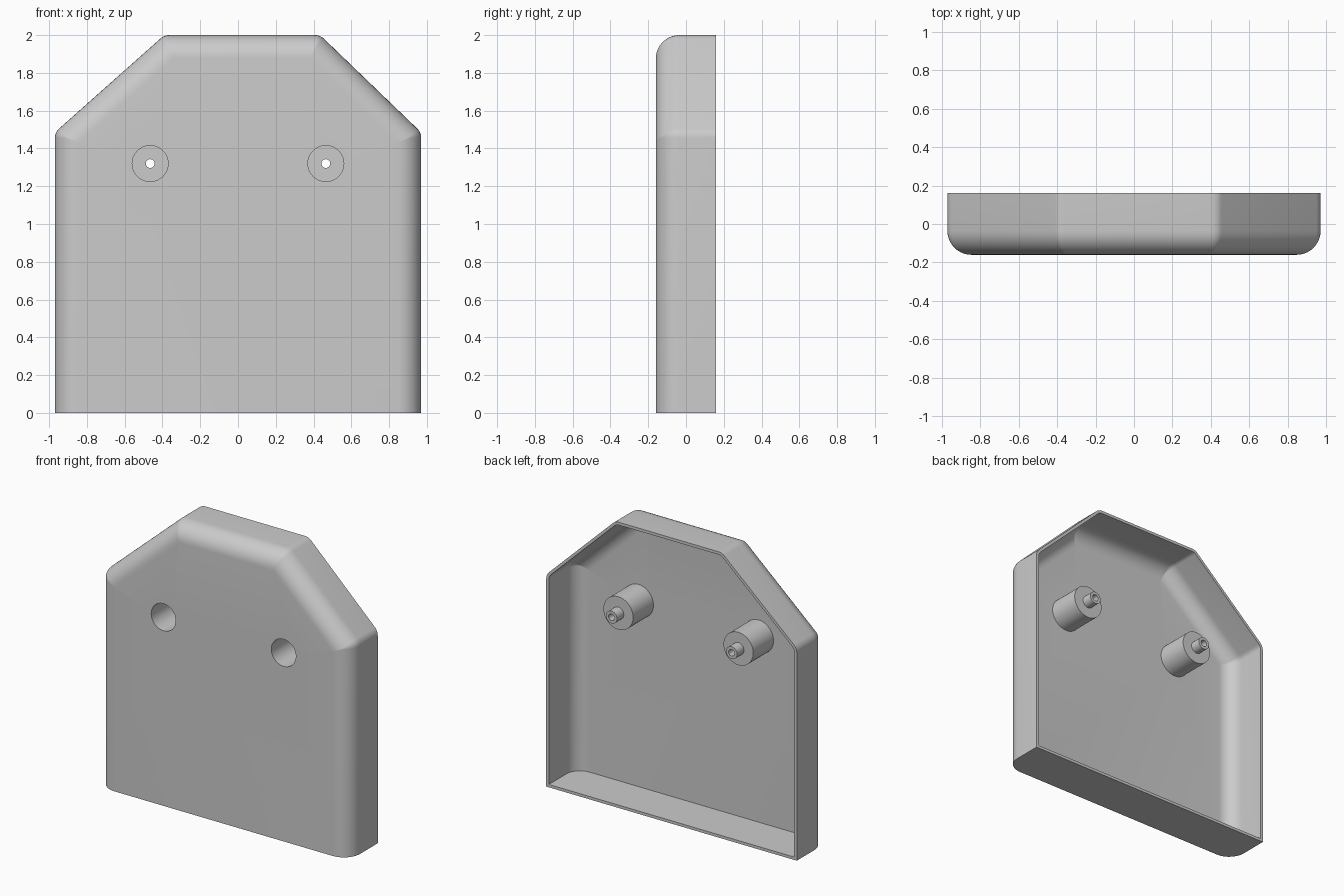
import bpy, bmesh, math
from mathutils import Vector

if "Cube" in bpy.data.objects:
    bpy.data.objects.remove(bpy.data.objects["Cube"])

# outline seen from the front (x, z), counter-clockwise from bottom left
OUTLINE = [Vector(p) for p in ((-0.97, 0), (0.97, 0), (0.97, 1.485),
                               (0.435, 2.0), (-0.39, 2.0), (-0.97, 1.485))]
FRONT, BACK, WALL = -0.16, 0.16, 0.02
FILLET, CORNER = 0.125, 0.07
BOSSES = ((-0.465, 1.32), (0.465, 1.32))


def inward(i):
    e = (OUTLINE[(i + 1) % 6] - OUTLINE[i]).normalized()
    return Vector((-e.y, e.x))


def offset_corner(i, d_prev, d_next):
    n1, n2 = inward((i - 1) % 6), inward(i)
    det = n1.x * n2.y - n1.y * n2.x
    return OUTLINE[i] + Vector((d_prev * n2.y - d_next * n1.y,
                                d_next * n1.x - d_prev * n2.x)) / det


def outline(d, bottom, segs=6):
    """Outline inset by d (bottom edge by its own amount), upper corners rounded."""
    pts = [offset_corner(0, d, bottom), offset_corner(1, bottom, d)]
    r = max(CORNER - d, 0.004)
    for i in range(2, 6):
        c = offset_corner(i, d + r, d + r)
        n1, n2 = inward(i - 1), inward(i)
        a1 = math.atan2(-n1.y, -n1.x)
        turn = math.acos(n1.dot(n2))
        for k in range(segs + 1):
            a = a1 + turn * k / segs
            pts.append(c + r * Vector((math.cos(a), math.sin(a))))
    return pts


def circle(cx, cz, r, n=48):
    return [(cx + r * math.cos(2 * math.pi * k / n),
             cz + r * math.sin(2 * math.pi * k / n)) for k in range(n)]


bm = bmesh.new()


def loft(rings, closed=False):
    """Skin rings given as (points, y); return the first and last vertex rings."""
    vs = [[bm.verts.new((p[0], y, p[1])) for p in pts] for pts, y in rings]
    for a, b in zip(vs, vs[1:]):
        for k in range(len(a)):
            m = (k + 1) % len(a)
            bm.faces.new((a[k], a[m], b[m], b[k]))
    return vs[0], vs[-1]


def fill(loops):
    edges = [bm.edges.get((l[k], l[(k + 1) % len(l)])) for l in loops for k in range(len(l))]
    bmesh.ops.triangle_fill(bm, use_beauty=True, use_dissolve=False, edges=edges)


def fillet_rings(radius, inset, y0, bottom, n=10):
    rings = []
    for k in range(n + 1):
        a = math.pi / 2 * k / n
        rings.append((outline(inset + radius * (1 - math.sin(a)), bottom),
                      y0 + radius * (1 - math.cos(a))))
    return rings


# shell walls: outer skin front to back, over the rim, inner skin back to front
outer = fillet_rings(FILLET, 0, FRONT, 0) + [(outline(0, 0), BACK)]
inner = fillet_rings(FILLET - WALL, WALL, FRONT + WALL, WALL) + [(outline(WALL, WALL), BACK)]
front_loop, inside_loop = loft(outer + inner[::-1])

# screw bosses: wide recessed post with a thin drilled spigot
front_holes, inside_holes = [], []
for cx, cz in BOSSES:
    profile = ((0.095, FRONT), (0.095, 0.065), (0.023, 0.065), (0.023, BACK),
               (0.043, BACK), (0.043, 0.085), (0.115, 0.085), (0.115, FRONT + WALL))
    first, last = loft([(circle(cx, cz, r), y) for r, y in profile])
    front_holes.append(first)
    inside_holes.append(last)

# front panel, outside and inside
fill([front_loop] + front_holes)
fill([inside_loop] + inside_holes)
bmesh.ops.recalc_face_normals(bm, faces=bm.faces)

mesh = bpy.data.meshes.new("cover_shell")
bm.to_mesh(mesh)
bm.free()
shell = bpy.data.objects.new("cover_shell", mesh)
bpy.context.collection.objects.link(shell)
bpy.context.view_layer.objects.active = shell
shell.select_set(True)
bpy.ops.object.shade_smooth_by_angle(angle=math.radians(30))
